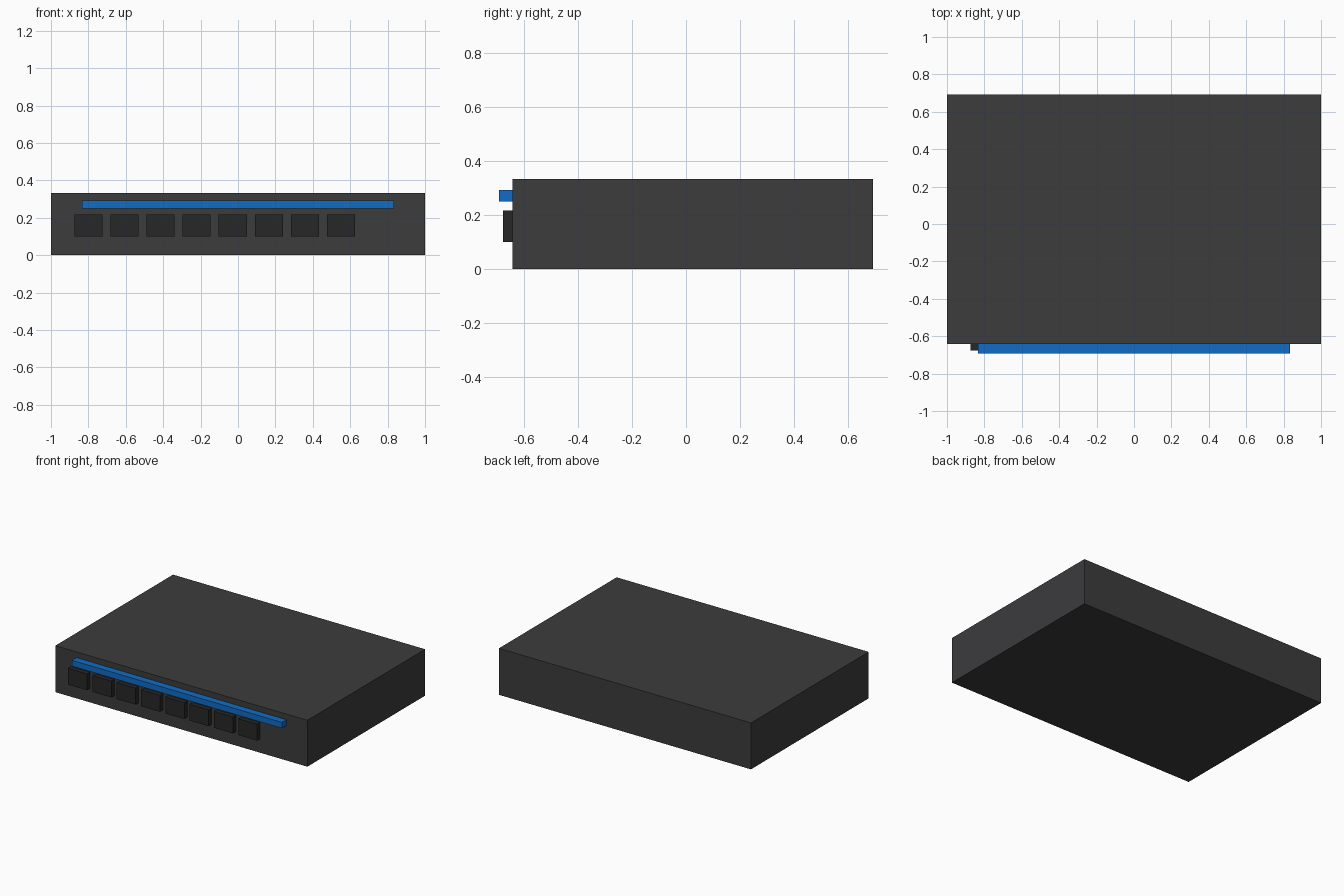
import bpy

if "Cube" in bpy.data.objects:
    bpy.data.objects.remove(bpy.data.objects["Cube"])


def material(name, rgb):
    mat = bpy.data.materials.new(name)
    mat.diffuse_color = (*rgb, 1.0)
    mat.use_nodes = True
    mat.node_tree.nodes["Principled BSDF"].inputs["Base Color"].default_value = mat.diffuse_color
    return mat


def box(name, x, y, z, mat):
    """Box from (min, max) ranges on each axis."""
    ranges = (x, y, z)
    bpy.ops.mesh.primitive_cube_add(size=1, location=[(a + b) / 2 for a, b in ranges])
    obj = bpy.context.object
    obj.name = name
    obj.scale = [b - a for a, b in ranges]
    bpy.ops.object.transform_apply(location=False, rotation=False, scale=True)
    obj.data.materials.append(mat)
    return obj


casing = material("dark_casing", (0.045, 0.045, 0.048))
socket = material("black_socket", (0.02, 0.02, 0.021))
blue = material("blue_trim", (0.005, 0.15, 0.56))

FRONT = -0.642

# Main casing
box("casing", (-1, 1), (FRONT, 0.692), (0, 0.333), casing)

# Blue strip along the front
box("front_strip", (-0.833, 0.833), (-0.692, FRONT), (0.25, 0.292), blue)

# Row of eight ports below the strip
for i in range(8):
    cx = -0.8 + i * 0.193
    box(f"port_{i + 1}", (cx - 0.075, cx + 0.075), (-0.676, FRONT), (0.1, 0.217), socket)
